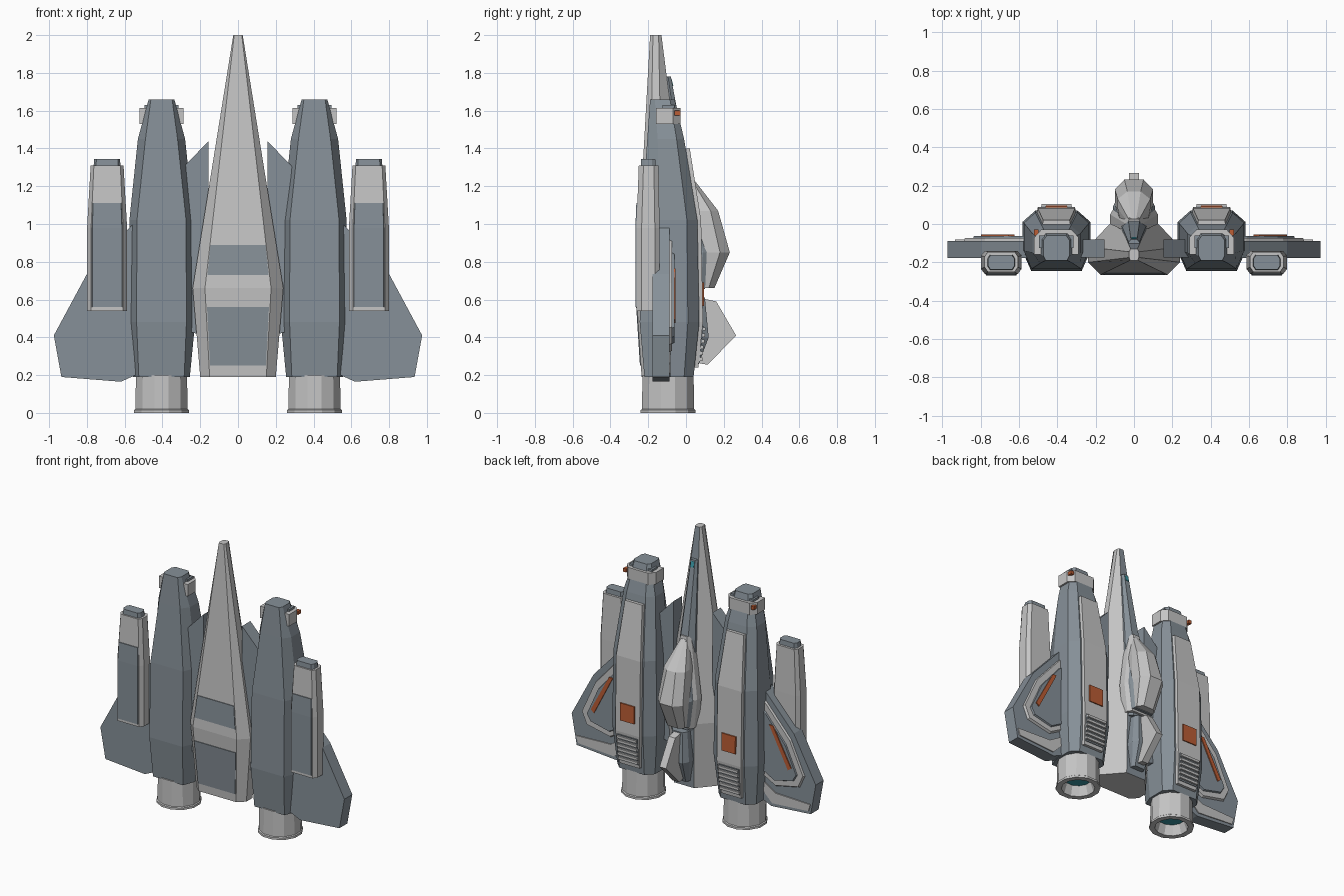
import bpy, bmesh, math
from mathutils import Vector


def material(name, rgb):
    m = bpy.data.materials.new(name)
    m.diffuse_color = (*rgb, 1)
    return m


LIGHT = material("light grey", (0.56, 0.56, 0.56))
BLUE = material("blue grey", (0.24, 0.28, 0.315))
ORANGE = material("burnt orange", (0.50, 0.11, 0.035))
TEAL = material("teal glow", (0.04, 0.30, 0.36))


def finish(name, bm, *mats):
    bmesh.ops.recalc_face_normals(bm, faces=bm.faces)
    me = bpy.data.meshes.new(name)
    bm.to_mesh(me)
    bm.free()
    for m in mats:
        me.materials.append(m)
    ob = bpy.data.objects.new(name, me)
    bpy.context.collection.objects.link(ob)
    return ob


def loft(name, rings, mat):
    """Skin a list of closed rings and cap both ends."""
    bm = bmesh.new()
    rows = [[bm.verts.new(p) for p in r] for r in rings]
    n = len(rows[0])
    for a, b in zip(rows, rows[1:]):
        for i in range(n):
            j = (i + 1) % n
            bm.faces.new((a[i], a[j], b[j], b[i]))
    bm.faces.new(rows[0])
    bm.faces.new(rows[-1])
    return finish(name, bm, mat)


def prism(name, pts, vec, mat, taper=1.0):
    """Extrude a flat outline along vec, optionally tapering the far side."""
    pts = [Vector(p) for p in pts]
    c = sum(pts, Vector()) / len(pts)
    return loft(name, [pts, [c + (p - c) * taper + Vector(vec) for p in pts]], mat)


def box(name, cx, hw, y0, y1, z0, z1, mat):
    return prism(name, [(cx - hw, y0, z0), (cx + hw, y0, z0), (cx + hw, y1, z0),
                        (cx - hw, y1, z0)], (0, 0, z1 - z0), mat)


def octo(cx, z, hw, f, b, y0, m0, m1, y1):
    """Eight sided section: front half-width f, side hw, back b."""
    return [(cx + x, y, z) for x, y in ((-f, y0), (f, y0), (hw, m0), (hw, m1),
                                        (b, y1), (-b, y1), (-hw, m1), (-hw, m0))]


def strip(name, cx, rows, mat):
    """Thin panel following a surface; rows are (z, half width, y0, y1)."""
    return loft(name, [[(cx - w, a, z), (cx + w, a, z), (cx + w * .92, b, z),
                        (cx - w * .92, b, z)] for z, w, a, b in rows], mat)


# Central hull, blue grey along its back
hull = loft("hull", [octo(0, .19, .20, .15, .08, -.235, -.19, -.12, .02),
                     octo(0, .66, .24, .175, .09, -.265, -.20, -.12, .04),
                     octo(0, 2.0, .025, .02, .018, -.19, -.175, -.145, -.13)], LIGHT)
hull.data.materials.append(BLUE)
for p in hull.data.polygons:
    if p.normal.y > 0.9:
        p.material_index = 1


def belly(z):
    return -.265 + (z - .66) * (.075 / 1.34 if z > .66 else -.03 / .47)


def belly_plate(name, z0, z1, w0, w1):
    prism(name, [(-w0, belly(z0) + .002, z0), (w0, belly(z0) + .002, z0),
                 (w1, belly(z1) + .002, z1), (-w1, belly(z1) + .002, z1)],
          (0, -.007, 0), BLUE)


belly_plate("upper_belly_panel", .73, .89, .162, .146)
belly_plate("lower_belly_panel", .25, .56, .148, .164)

# Dorsal spine with a small window near the nose
loft("spine", [octo(0, .62, .09, .09, .06, .0, .01, .03, .065),
               octo(0, 1.25, .06, .06, .03, -.07, -.06, -.02, .02),
               octo(0, 1.78, .028, .028, .016, -.13, -.12, -.095, -.08)], BLUE)
prism("nose_window", [(-.013, -.073, 1.73), (.013, -.073, 1.73),
                      (.013, -.083, 1.77), (-.013, -.083, 1.77)], (0, .006, 0), TEAL)

# Canopy: wide base and faceted hood
loft("canopy_base", [octo(0, .64, .10, .10, .08, .0, .02, .05, .08),
                     octo(0, .85, .125, .125, .10, .0, .02, .05, .09),
                     octo(0, 1.27, .04, .04, .025, -.04, -.03, .0, .025)], LIGHT)
loft("canopy_band", [octo(0, .655, .085, .085, .075, .04, .05, .08, .10),
                     octo(0, .85, .11, .11, .095, .04, .05, .09, .12),
                     octo(0, 1.24, .035, .035, .022, -.03, -.02, .015, .033)], BLUE)
loft("canopy_hood", [octo(0, .66, .075, .07, .04, .05, .08, .12, .15),
                     octo(0, .85, .10, .09, .05, .05, .10, .18, .232),
                     octo(0, 1.07, .085, .075, .035, .03, .08, .13, .17),
                     octo(0, 1.25, .025, .025, .012, -.02, .0, .02, .03)], LIGHT)

# Tail fin on its mounting block
loft("fin_mount", [octo(0, .24, .05, .05, .04, .0, .01, .04, .06),
                   octo(0, .40, .08, .08, .055, .0, .01, .08, .12),
                   octo(0, .61, .06, .06, .04, .0, .01, .07, .10)], BLUE)
prism("tail_fin", [(-.026, .03, .27), (-.026, .115, .255), (-.026, .265, .41),
                   (-.026, .16, .59), (-.026, .09, .605)], (.052, 0, 0), LIGHT)

for s, side in ((-1, "left"), (1, "right")):
    cx = .405 * s

    # Engine nacelle
    loft(side + "_nacelle", [
        octo(cx, .19, .150, .120, .10, -.220, -.14, -.01, .04),
        octo(cx, .48, .178, .132, .11, -.245, -.14, .01, .07),
        octo(cx, 1.02, .170, .130, .11, -.235, -.14, .005, .06),
        octo(cx, 1.45, .125, .085, .075, -.205, -.15, -.05, -.01),
        octo(cx, 1.66, .068, .056, .05, -.190, -.165, -.085, -.06)], BLUE)

    # Raised back panel, hatch and cooling slats
    strip(side + "_back_panel", cx, [(.24, .085, .03, .065), (.48, .105, .05, .09),
                                     (1.02, .105, .04, .08), (1.40, .075, -.02, .02)], LIGHT)
    strip(side + "_hatch", cx, [(.565, .06, .08, .096), (.69, .06, .08, .095)], ORANGE)
    strip(side + "_vent_bed", cx, [(.265, .08, .055, .0725), (.46, .088, .07, .0925)], BLUE)
    for i in range(6):
        z = .275 + i * .032
        y = .07 + (z - .26) * .1
        box(side + "_vent_slat", cx, .078, y - .01, y + .016, z, z + .018, LIGHT)

    # Nose collar and marker lamp
    prism(side + "_collar", [(cx + x, y, 1.53) for x, y in (
        (-.116, -.16), (.116, -.16), (.116, -.07), (.08, -.03), (-.08, -.03), (-.116, -.07))],
        (0, 0, .085), LIGHT)
    box(side + "_collar_block", cx, .09, -.125, -.06, 1.61, 1.63, BLUE)
    box(side + "_lamp", .51 * s, .012, -.06, -.028, 1.575, 1.60, ORANGE)

    # Hollow twelve sided nozzle with glowing floor
    bm = bmesh.new()
    prof = ((.14, .20), (.143, .02), (.15, .015), (.15, 0), (.112, 0), (.09, .07))
    rows = [[bm.verts.new((cx + r * math.cos(math.tau * (k + .5) / 12),
                           -.095 + r * math.sin(math.tau * (k + .5) / 12), z))
             for k in range(12)] for r, z in prof]
    for a, b in zip(rows, rows[1:]):
        for k in range(12):
            j = (k + 1) % 12
            bm.faces.new((a[k], a[j], b[j], b[k]))
    bm.faces.new(rows[0])
    bm.faces.new(rows[-1]).material_index = 1
    finish(side + "_nozzle", bm, LIGHT, TEAL)

    # Strut joining hull and nacelle
    prism(side + "_strut", [(x * s, -.175, z) for x, z in (
        (.155, 1.44), (.29, 1.30), (.29, .44), (.155, .40))], (0, .095, 0), BLUE)

    # Wing slab with stepped plates and a stripe
    prism(side + "_wing", [(x * s, -.178, z) for x, z in (
        (.52, 1.03), (.57, .985), (.80, .735), (.975, .41), (.935, .19), (.62, .165),
        (.52, .21))], (0, .09, 0), BLUE)
    prism(side + "_wing_trim", [(x * s, -.09, z) for x, z in (
        (.56, .26), (.63, .19), (.92, .21), (.935, .26), (.66, .27), (.56, .33))],
        (0, .009, 0), LIGHT)
    prism(side + "_wing_plate", [(x * s, -.09, z) for x, z in (
        (.55, .94), (.585, .91), (.78, .69), (.89, .45), (.85, .36), (.66, .32), (.55, .38))],
        (0, .017, 0), LIGHT, .96)
    prism(side + "_wing_inlay", [(x * s, -.074, z) for x, z in (
        (.56, .86), (.59, .84), (.75, .65), (.84, .45), (.81, .40), (.66, .365), (.56, .42))],
        (0, .012, 0), BLUE, .97)
    prism(side + "_wing_stripe", [(x * s, -.063, z) for x, z in (
        (.625, .765), (.655, .765), (.80, .495), (.775, .475))], (0, .008, 0), ORANGE)

    # Outboard pod with cap and front panel
    px = .693 * s
    loft(side + "_pod", [octo(px, .54, .106, .085, .085, -.262, -.235, -.165, -.14),
                         octo(px, .98, .106, .085, .085, -.262, -.235, -.165, -.14),
                         octo(px, 1.31, .087, .07, .07, -.25, -.225, -.17, -.145)], LIGHT)
    loft(side + "_pod_cap", [octo(px, 1.30, .072, .06, .06, -.24, -.22, -.18, -.16),
                             octo(px, 1.345, .068, .056, .056, -.237, -.22, -.18, -.163)], BLUE)
    strip(side + "_pod_panel", px, [(.56, .085, -.255, -.268), (.98, .085, -.255, -.268),
                                    (1.11, .080, -.25, -.263)], BLUE)
